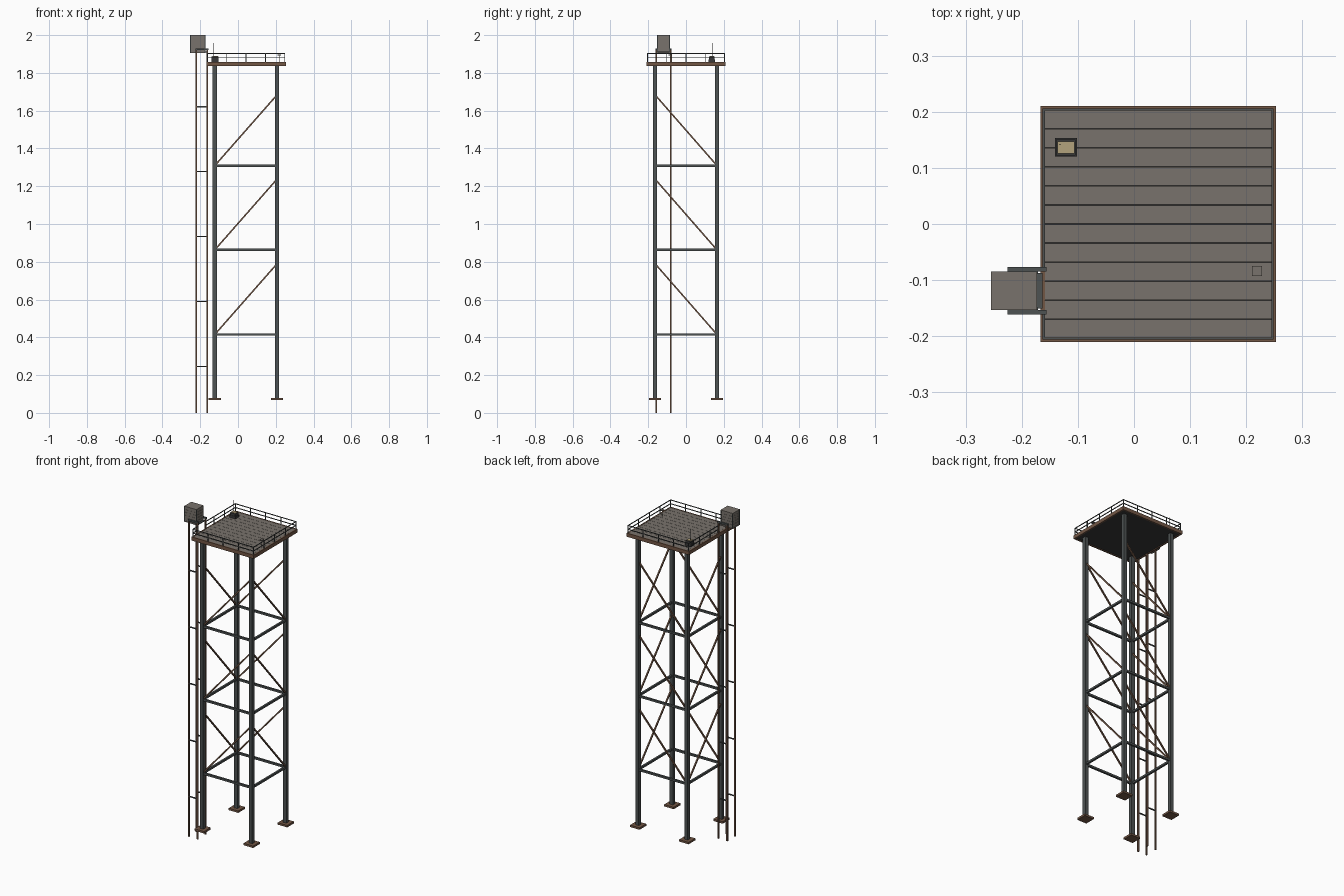
import bpy, bmesh
from mathutils import Vector, Matrix

if "Cube" in bpy.data.objects:
    bpy.data.objects.remove(bpy.data.objects["Cube"])


def mat(name, rgb):
    m = bpy.data.materials.new(name)
    m.diffuse_color = (*rgb, 1)
    m.use_nodes = True
    m.node_tree.nodes["Principled BSDF"].inputs["Base Color"].default_value = m.diffuse_color
    return m


STEEL = mat("dark_steel", (0.075, 0.085, 0.085))
RUST = mat("rust", (0.17, 0.095, 0.06))
PLANK = mat("weathered_plank", (0.19, 0.17, 0.15))
DARK = mat("dark_metal", (0.04, 0.04, 0.04))
TAN = mat("tan_panel", (0.45, 0.36, 0.2))


class Part:
    """Collects boxes and bars into one named object."""

    def __init__(self, name, material):
        self.name, self.material, self.bm = name, material, bmesh.new()

    def box(self, x0, x1, y0, y1, z0, z1):
        m = Matrix.Translation(((x0 + x1) / 2, (y0 + y1) / 2, (z0 + z1) / 2))
        m = m @ Matrix.Diagonal((x1 - x0, y1 - y0, z1 - z0, 1))
        bmesh.ops.create_cube(self.bm, size=1, matrix=m)

    def block(self, x, y, w, z0, z1):
        self.box(x - w / 2, x + w / 2, y - w / 2, y + w / 2, z0, z1)

    def bar(self, a, b, w):
        a, b = Vector(a), Vector(b)
        d = b - a
        m = Matrix.Translation((a + b) / 2) @ d.to_track_quat('Z', 'Y').to_matrix().to_4x4()
        bmesh.ops.create_cube(self.bm, size=1, matrix=m @ Matrix.Diagonal((w, w, d.length, 1)))

    def done(self):
        me = bpy.data.meshes.new(self.name)
        self.bm.to_mesh(me)
        self.bm.free()
        me.materials.append(self.material)
        bpy.context.collection.objects.link(bpy.data.objects.new(self.name, me))


LX, LY = (-0.123, 0.207), (-0.164, 0.164)
DX0, DX1, DY = -0.167, 0.253, 0.21

# legs and foot plates
legs, feet = Part("legs", STEEL), Part("foot_plates", RUST)
for x in LX:
    for y in LY:
        legs.block(x, y, 0.022, 0.078, 1.842)
        feet.block(x, y, 0.064, 0.068, 0.08)
legs.done()
feet.done()

# horizontal girts and diagonal braces on all four faces
girts, braces = Part("girts", STEEL), Part("diagonal_braces", RUST)
for z in (0.415, 0.863, 1.309):
    for y in LY:
        girts.bar((LX[0], y, z), (LX[1], y, z), 0.012)
        braces.bar((LX[0], y, z), (LX[1], y, z + 0.375), 0.008)
    for x in LX:
        girts.bar((x, LY[0], z), (x, LY[1], z), 0.012)
        braces.bar((x, LY[1], z), (x, LY[0], z + 0.375), 0.008)
girts.done()
braces.done()

# deck: base slab, planks along x, rusty rim
base = Part("deck_base", DARK)
base.box(DX0 + 0.004, DX1 - 0.004, -DY + 0.004, DY - 0.004, 1.84, 1.851)
base.done()
planks = Part("deck_planks", PLANK)
n, pitch = 12, 2 * (DY - 0.006) / 12
for i in range(n):
    y = -DY + 0.006 + i * pitch
    planks.box(DX0 + 0.007, DX1 - 0.007, y + 0.0006, y + pitch - 0.0006, 1.849, 1.857)
planks.done()
rim = Part("deck_rim", RUST)
for y in (-DY, DY - 0.008):
    rim.box(DX0, DX1, y, y + 0.008, 1.836, 1.858)
for x in (DX0, DX1 - 0.008):
    rim.box(x, x + 0.008, -DY + 0.008, DY - 0.008, 1.836, 1.858)
rim.done()

# guard rail with two rails, gate gap on the hoist side
rail = Part("guard_rail", STEEL)
rx0, rx1, ry = DX0 + 0.006, DX1 - 0.006, 0.204
for i in range(5):
    t = i / 4
    x, y = rx0 + t * (rx1 - rx0), ry * (2 * t - 1)
    for s in (-ry, ry):
        rail.block(x, s, 0.004, 1.856, 1.905)
    if 0 < i < 4:
        rail.block(rx1, y, 0.004, 1.856, 1.905)
        rail.block(rx0, -0.077 if i == 1 else y, 0.004, 1.856, 1.905)
rail.block(rx0, -0.16, 0.004, 1.856, 1.905)
for z in (1.88, 1.903):
    for s in (-ry, ry):
        rail.bar((rx0, s, z), (rx1, s, z), 0.004)
    rail.bar((rx1, -ry, z), (rx1, ry, z), 0.004)
    rail.bar((rx0, -ry, z), (rx0, -0.16, z), 0.004)
    rail.bar((rx0, -0.077, z), (rx0, ry, z), 0.004)
rail.done()

# hoist guide posts with ties and head bars
posts, ties = Part("hoist_posts", RUST), Part("hoist_ties", STEEL)
for y in (-0.157, -0.081):
    for x in (-0.221, -0.162):
        posts.block(x, y, 0.008, 0, 1.925)
    for i in range(5):
        z = 0.245 + i * 0.344
        ties.bar((-0.221, y, z), (-0.162, y, z), 0.006)
    ties.box(-0.225, -0.156, y - 0.004, y + 0.004, 1.92, 1.93)
ties.done()
posts.done()

# hoist cabin: body, roof, corner strips and slats
cabin = Part("hoist_cabin", PLANK)
cx0, cx1, cy0, cy1 = -0.252, -0.174, -0.151, -0.087
cabin.box(cx0, cx1, cy0, cy1, 1.908, 1.995)
cabin.box(cx0 - 0.003, cx1 + 0.001, cy0 - 0.002, cy1 + 0.002, 1.994, 2.0)
cabin.box(cx0 - 0.003, cx1 + 0.003, cy0 - 0.002, cy1 + 0.002, 1.905, 1.911)
for z in (1.925, 1.942, 1.959, 1.976):
    cabin.box(cx0 - 0.001, cx1 + 0.001, cy0 - 0.001, cy1 + 0.001, z, z + 0.004)
cabin.done()
trim = Part("cabin_corner_strips", STEEL)
for x in (cx0, cx1):
    for y in (cy0, cy1):
        trim.block(x, y, 0.005, 1.907, 1.997)
trim.box(cx1, -0.163, cy0, cy1, 1.907, 1.912)
trim.done()

# control box with panel and aerial
ctrl = Part("control_box", DARK)
ctrl.box(-0.141, -0.102, 0.12, 0.153, 1.856, 1.872)
ctrl.box(-0.139, -0.104, 0.122, 0.151, 1.872, 1.887)
ctrl.bar((-0.132, 0.142, 1.88), (-0.132, 0.142, 1.957), 0.002)
ctrl.done()
panel = Part("control_panel", TAN)
panel.box(-0.136, -0.106, 0.126, 0.147, 1.886, 1.89)
panel.done()

# small shelf plate on a thin stand
shelf = Part("shelf_plate", PLANK)
shelf.box(0.21, 0.228, -0.093, -0.075, 1.892, 1.897)
shelf.bar((0.219, -0.084, 1.856), (0.219, -0.084, 1.893), 0.003)
shelf.done()
